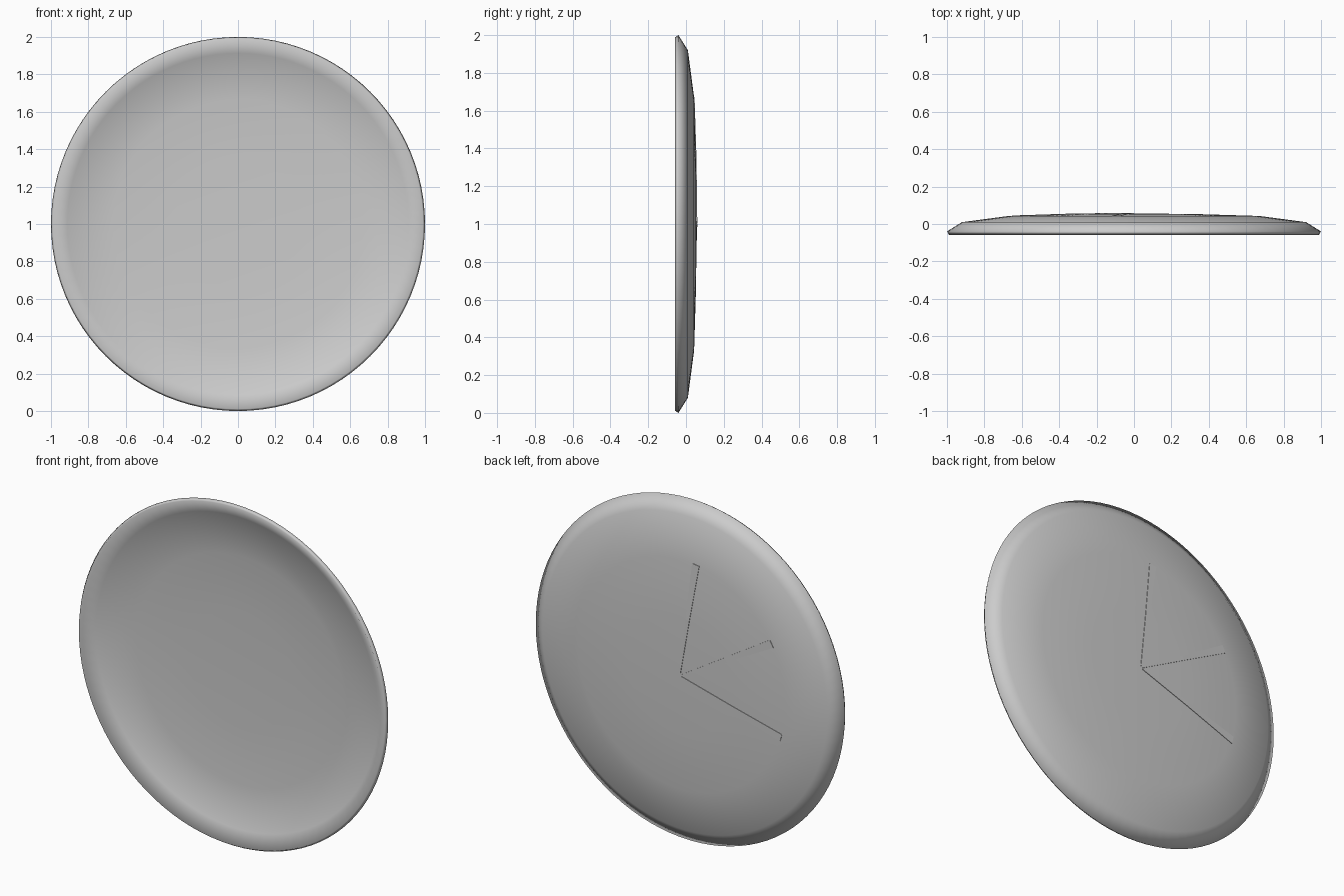
import bpy, bmesh, math

if "Cube" in bpy.data.objects:
    bpy.data.objects.remove(bpy.data.objects["Cube"])

SEGS = 96
# Outer profile of the shallow dish: (radius, y)
PROFILE = [(0.34, 0.053), (0.67, 0.043), (0.92, 0.010), (1.0, -0.040)]
APEX_Y = 0.057


def surface_y(r):
    pts = [(0, APEX_Y)] + PROFILE
    for (r0, y0), (r1, y1) in zip(pts, pts[1:]):
        if r <= r1:
            return y0 + (y1 - y0) * (r - r0) / (r1 - r0)
    return pts[-1][1]


def finish(bm, name):
    mesh = bpy.data.meshes.new(name)
    bm.to_mesh(mesh)
    bm.free()
    obj = bpy.data.objects.new(name, mesh)
    bpy.context.collection.objects.link(obj)
    return obj


# Dish shell: profile swept around the y axis, then thickened inwards
bm = bmesh.new()
apex = bm.verts.new((0, APEX_Y, 1))
rings = []
for r, y in PROFILE:
    rings.append([bm.verts.new((r * math.sin(2 * math.pi * i / SEGS), y,
                                1 + r * math.cos(2 * math.pi * i / SEGS)))
                  for i in range(SEGS)])
for i in range(SEGS):
    j = (i + 1) % SEGS
    bm.faces.new((apex, rings[0][i], rings[0][j]))
    for a, b in zip(rings, rings[1:]):
        bm.faces.new((a[i], b[i], b[j], a[j]))
bm.normal_update()
if bm.faces[:][0].normal.y < 0:
    bmesh.ops.reverse_faces(bm, faces=bm.faces[:])
dish = finish(bm, "dish_shell")
solid = dish.modifiers.new("thickness", "SOLIDIFY")
solid.thickness = 0.021
solid.offset = -1
bpy.context.view_layer.objects.active = dish
dish.select_set(True)
bpy.ops.object.shade_smooth_by_angle(angle=math.radians(45))


# Tapered hands lying on the convex back, angle measured from straight up
def hand(name, degrees):
    a = math.radians(degrees)
    out = (-math.sin(a), math.cos(a))
    side = (out[1], -out[0])
    bm = bmesh.new()
    layers = []
    for lift in (0.003, -0.006):
        left, right = [], []
        for r, half in ((0.012, 0.003), (0.34, 0.013), (0.675, 0.023)):
            for s, row in ((-1, left), (1, right)):
                row.append(bm.verts.new((out[0] * r + side[0] * half * s,
                                         surface_y(r) + lift,
                                         1 + out[1] * r + side[1] * half * s)))
        layers.append((left, right))
    (tl, tr), (bl, br) = layers
    for k in range(2):
        bm.faces.new((tl[k], tr[k], tr[k + 1], tl[k + 1]))
        bm.faces.new((bl[k], bl[k + 1], br[k + 1], br[k]))
        bm.faces.new((tl[k], tl[k + 1], bl[k + 1], bl[k]))
        bm.faces.new((tr[k], br[k], br[k + 1], tr[k + 1]))
    for k in (0, 2):
        bm.faces.new((tl[k], tr[k], br[k], bl[k]))
    bmesh.ops.recalc_face_normals(bm, faces=bm.faces[:])
    return finish(bm, name)


for name, deg in (("upper_hand", 8), ("middle_hand", 60), ("lower_hand", 107)):
    hand(name, deg)
